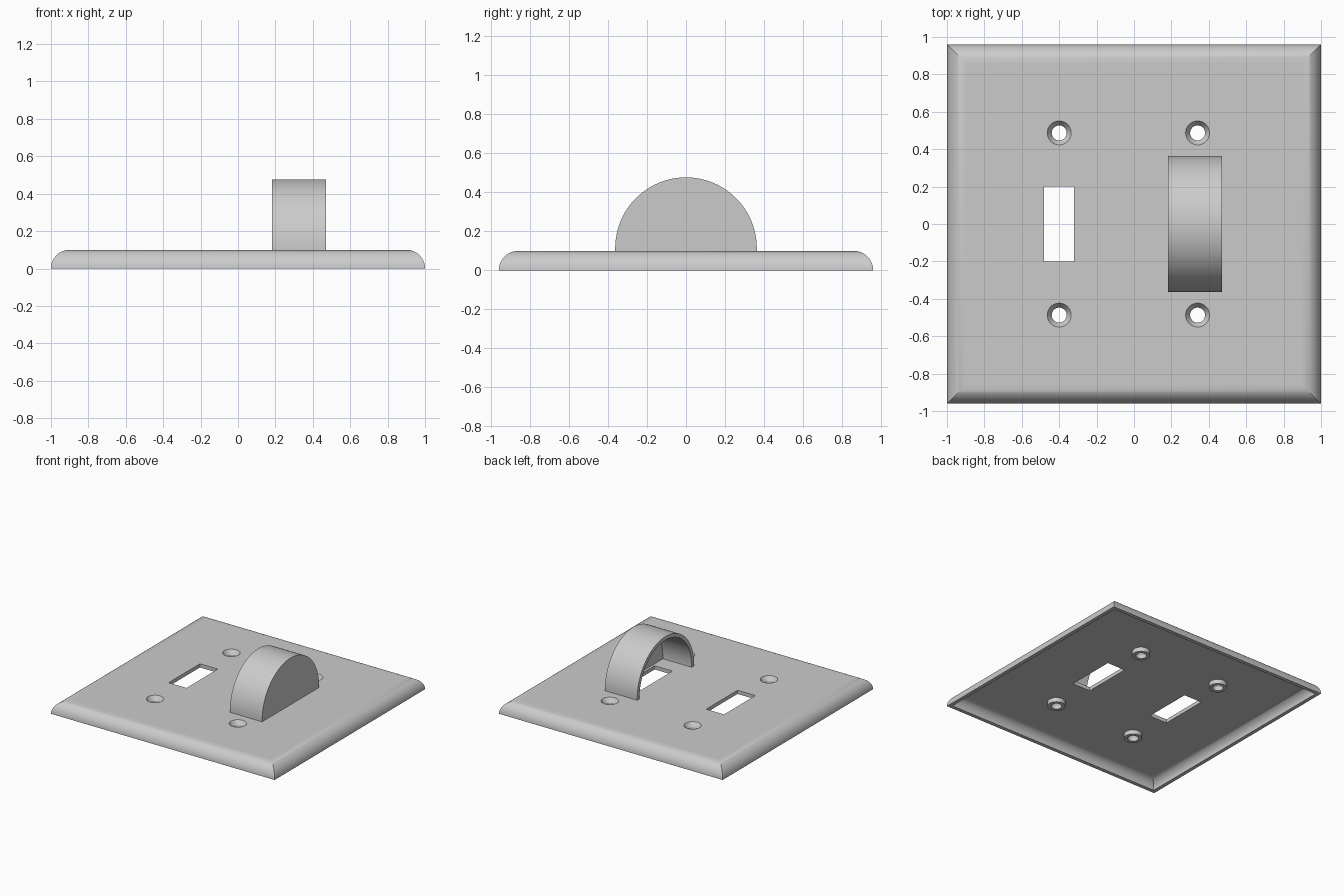
import bpy, bmesh, math

scene = bpy.context.scene
if "Cube" in bpy.data.objects:
    bpy.data.objects.remove(bpy.data.objects["Cube"], do_unlink=True)

GREY = (0.6, 0.6, 0.6, 1)
mat = bpy.data.materials.new("plain grey")
mat.use_nodes = True
mat.diffuse_color = GREY
mat.node_tree.nodes["Principled BSDF"].inputs["Base Color"].default_value = GREY

HALF_X, HALF_Y, TOP, WALL = 1.0, 0.96, 0.1, 0.03
COLUMNS = (-0.4, 0.34)
SCREWS = [(x, y) for x in COLUMNS for y in (-0.487, 0.487)]


def finish(name, bm):
    """Turn a bmesh into a named object."""
    bmesh.ops.recalc_face_normals(bm, faces=bm.faces)
    mesh = bpy.data.meshes.new(name)
    bm.to_mesh(mesh)
    bm.free()
    mesh.materials.append(mat)
    ob = bpy.data.objects.new(name, mesh)
    scene.collection.objects.link(ob)
    return ob


def loft(bm, rings):
    """Skin closed rings of equal length and cap both ends."""
    loops = [[bm.verts.new(p) for p in ring] for ring in rings]
    for a, b in zip(loops, loops[1:]):
        for i in range(len(a)):
            j = (i + 1) % len(a)
            bm.faces.new((a[i], a[j], b[j], b[i]))
    bm.faces.new(loops[0])
    bm.faces.new(loops[-1])


def prism(name, profile, x0, x1):
    """Extrude a (y, z) profile along x."""
    bm = bmesh.new()
    loft(bm, [[(x, y, z) for y, z in profile] for x in (x0, x1)])
    return finish(name, bm)


def lathes(name, profile):
    """Revolve an (r, z) profile around every screw position."""
    bm = bmesh.new()
    n = 40
    for cx, cy in SCREWS:
        loft(bm, [[(cx + r * math.cos(math.tau * k / n),
                    cy + r * math.sin(math.tau * k / n), z)
                   for k in range(n)] for r, z in profile])
    return finish(name, bm)


def boolean(target, tool, operation):
    mod = target.modifiers.new(tool.name, 'BOOLEAN')
    mod.operation, mod.solver, mod.object = operation, 'EXACT', tool
    bpy.context.view_layer.objects.active = target
    bpy.ops.object.modifier_apply(modifier=mod.name)
    bpy.data.objects.remove(tool, do_unlink=True)


def smooth(ob):
    bpy.ops.object.select_all(action='DESELECT')
    ob.select_set(True)
    bpy.context.view_layer.objects.active = ob
    bpy.ops.object.shade_smooth_by_angle(angle=math.radians(30))
    for p in ob.data.polygons:
        if max(abs(p.normal.z), abs(p.normal.x)) > 0.9999:
            p.use_smooth = False


# Hollow cover plate with quarter-round edges and mitred corners
def plate_ring(inset, z):
    x, y = HALF_X - inset, HALF_Y - inset
    return [(-x, -y, z), (x, -y, z), (x, y, z), (-x, y, z)]


def quarter(radius, steps=14):
    for i in range(steps + 1):
        a = math.pi / 2 * i / steps
        yield plate_ring(TOP - radius * math.cos(a), radius * math.sin(a))


bm = bmesh.new()
loft(bm, list(quarter(TOP - WALL))[::-1] + list(quarter(TOP)))
plate = finish("cover_plate", bm)

# Screw bosses below the plate, then countersunk holes
boolean(plate, lathes("screw_bosses", [(0.067, 0.035), (0.067, 0.085)]), 'UNION')
boolean(plate, lathes("screw_holes", [(0.04, 0.0), (0.04, 0.065),
                                      (0.064, TOP), (0.064, 0.13)]), 'DIFFERENCE')

# Switch slots
slot = [(-0.2, 0.02), (0.2, 0.02), (0.2, 0.15), (-0.2, 0.15)]
for x in COLUMNS:
    boolean(plate, prism("switch_slot", slot, x - 0.08, x + 0.08), 'DIFFERENCE')
smooth(plate)


# Half-round switch guard, closed on its left and open towards the other slot
def half_disc(radius, base, n=48):
    arc = [(radius * math.cos(math.pi * k / n), 0.114 + radius * math.sin(math.pi * k / n))
           for k in range(n + 1)]
    return [(radius, base)] + arc + [(-radius, base)]


guard = prism("switch_guard", half_disc(0.363, TOP - 0.002), 0.182, 0.47)
boolean(guard, prism("guard_hollow", half_disc(0.333, 0.05), 0.1, 0.44), 'DIFFERENCE')
smooth(guard)
